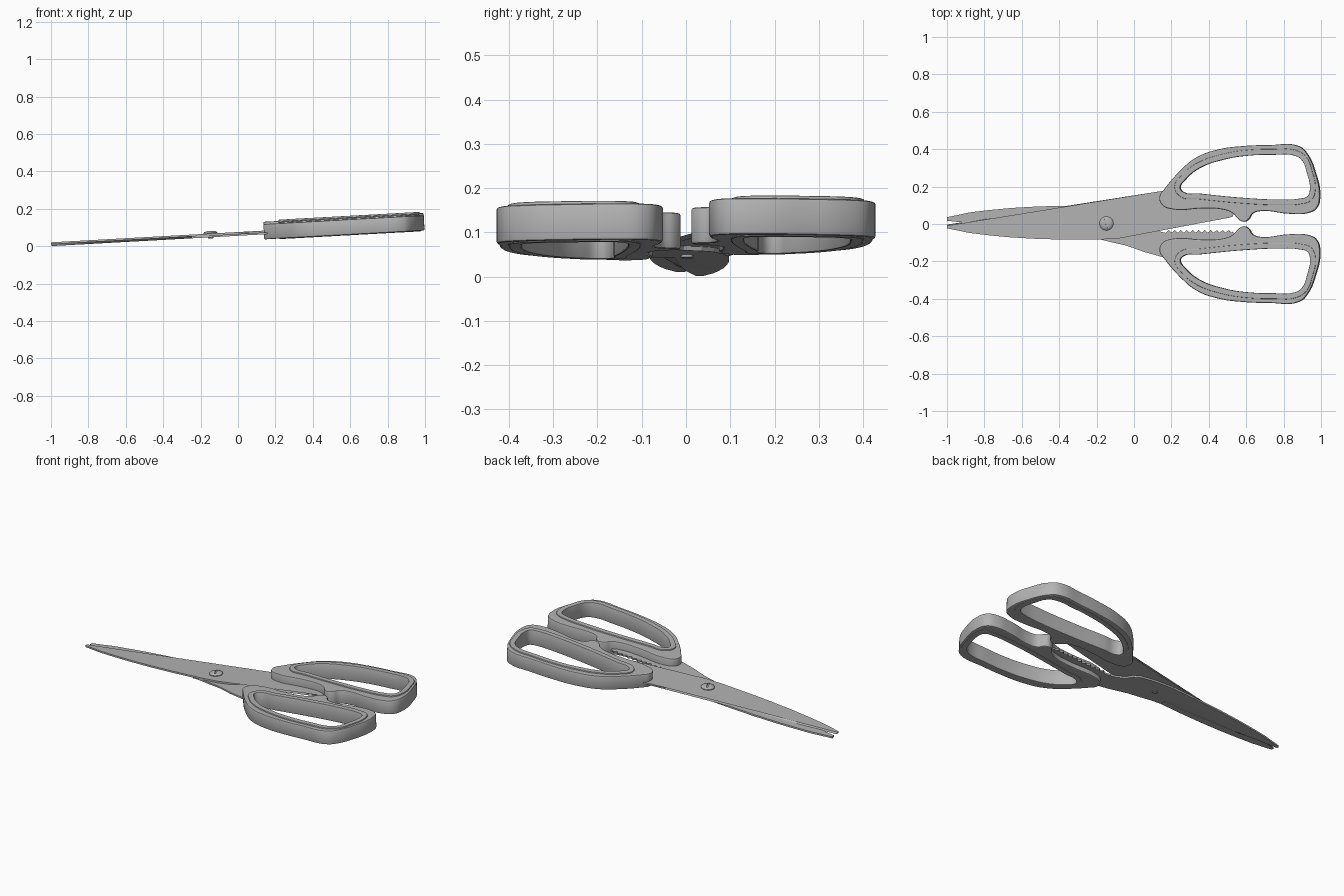
import bpy, bmesh, math
from mathutils import Matrix, Vector

cube = bpy.data.objects.get("Cube")
if cube:
    bpy.data.objects.remove(cube, do_unlink=True)

steel = bpy.data.materials.new("satin_grey")
steel.use_nodes = True
GREY = (0.45, 0.45, 0.45, 1)
steel.diffuse_color = GREY
steel.node_tree.nodes["Principled BSDF"].inputs["Base Color"].default_value = GREY

# The whole tool leans gently upwards towards the grips
LEAN = Matrix.Translation((0, 0, 0.066)) @ Matrix.Rotation(-0.055, 4, 'Y')


def finish(obj, angle=35):
    obj.data.transform(LEAN)
    obj.data.materials.clear()
    obj.data.materials.append(steel)
    bpy.ops.object.select_all(action='DESELECT')
    obj.select_set(True)
    bpy.context.view_layer.objects.active = obj
    bpy.ops.object.shade_smooth_by_angle(angle=math.radians(angle))


def from_bmesh(name, bm):
    bmesh.ops.recalc_face_normals(bm, faces=bm.faces)
    mesh = bpy.data.meshes.new(name)
    bm.to_mesh(mesh)
    bm.free()
    obj = bpy.data.objects.new(name, mesh)
    bpy.context.collection.objects.link(obj)
    return obj


def outset(points, d):
    """Grow a clockwise closed outline by d."""
    result = []
    for i, p in enumerate(points):
        a, b = Vector(points[i - 1]), Vector(points[(i + 1) % len(points)])
        t = (b - a).normalized()
        result.append((p[0] - t.y * d, p[1] + t.x * d))
    return result


def ring(name, outer, inner, half, bevel, side, z):
    """Solid plate with a hole, from two smooth closed curves."""
    curve = bpy.data.curves.new(name, 'CURVE')
    curve.dimensions = '2D'
    curve.fill_mode = 'BOTH'
    curve.resolution_u = 5
    curve.extrude = half - bevel
    curve.bevel_depth = bevel
    curve.bevel_resolution = 1
    curve.offset = -bevel
    for points in (outer, inner):
        spline = curve.splines.new('BEZIER')
        spline.bezier_points.add(len(points) - 1)
        for bp, (x, y) in zip(spline.bezier_points, points):
            bp.co = (x, y * side, 0)
            bp.handle_left_type = bp.handle_right_type = 'AUTO'
        spline.use_cyclic_u = True
    obj = bpy.data.objects.new(name, curve)
    bpy.context.collection.objects.link(obj)
    bpy.ops.object.select_all(action='DESELECT')
    obj.select_set(True)
    bpy.context.view_layer.objects.active = obj
    bpy.ops.object.convert(target='MESH')
    obj = bpy.context.view_layer.objects.active
    obj.data.transform(Matrix.Translation((0, 0, z)))
    finish(obj)


# Grip outline with its stop bump, and finger hole, both clockwise
GRIP = [(.16, .18), (.245, .28), (.335, .355), (.46, .4), (.59, .417), (.725, .422),
        (.885, .416), (.93, .375), (.975, .27), (.997, .158), (.98, .085), (.93, .058),
        (.83, .055), (.68, .069), (.637, .055), (.617, .025), (.59, .012), (.56, .027),
        (.535, .055), (.48, .077), (.375, .083), (.2, .08), (.15, .105), (.14, .15)]
HOLE = [(.25, .195), (.275, .235), (.35, .297), (.485, .345), (.62, .366), (.75, .37),
        (.86, .366), (.9, .343), (.93, .27), (.945, .185), (.933, .15), (.89, .136),
        (.78, .131), (.56, .142), (.35, .163), (.265, .172)]

# Blade: back edge and neck, toothed inner edge, then shank and cutting edge
BACK = [(-1, -.03), (-.94, -.042), (-.88, -.055), (-.78, -.067), (-.665, -.078), (-.53, -.086),
        (-.4, -.09), (-.19, -.09), (-.08, -.08), (0, -.062), (.035, -.035), (.06, .005),
        (.1, .03), (.15, .043)]
SHANK = [(.54, .1), (.24, .12), (.16, .178), (.147, .175), (.056, .15), (0, .13),
         (-.05, .115), (-.13, .1), (-.2, .085), (-.25, .078)]
EDGE = [(-.251, .065), (-.45, .056), (-.65, .037), (-.8, .018), (-.9, 0), (-1, -.01)]
GRIND = [.032, .025, .015, .006, -.006, -.016]
TEETH = [(.17 + .008 * i, .04 + .007 * math.cos(i * math.pi / 2)) for i in range(46)]
THICK = 0.01


def blade(name, side):
    bm = bmesh.new()
    flat = BACK + TEETH + SHANK + EDGE
    ground = BACK + TEETH + SHANK + [(p[0], y) for p, y in zip(EDGE, GRIND)]
    heights = [0.0] * len(flat), [THICK] * len(flat)
    loops = []
    for points, zs in zip((flat, ground), heights):
        verts = []
        for (x, y), z in zip(points, zs):
            sway = .007 * min(1, max(0, -x * 5))
            verts.append(bm.verts.new((x, y * side + sway, z * side)))
        loops.append(verts)
        bm.faces.new(verts)
    low, high = loops
    for i in range(len(low)):
        bm.faces.new((low[i - 1], low[i], high[i], high[i - 1]))
    bmesh.ops.triangulate(bm, faces=[f for f in bm.faces if len(f.verts) > 4],
                          ngon_method='EAR_CLIP')
    finish(from_bmesh(name, bm), 20)


for label, side in (("left", 1), ("right", -1)):
    lift = .01 + .006 * side
    blade(label + "_blade", side)
    ring(label + "_grip", GRIP, outset(HOLE, .014), .041, .006, side, lift)
    ring(label + "_grip_rim", outset(HOLE, .03), HOLE, .046, .003, side, lift + .002)


# Pivot screw: domed slotted head, shaft and small tail
def lathe(name, profile, steps=32):
    bm = bmesh.new()
    verts = [bm.verts.new((r, 0, z)) for r, z in profile]
    edges = [bm.edges.new(pair) for pair in zip(verts, verts[1:])]
    bmesh.ops.spin(bm, geom=verts + edges, cent=(0, 0, 0), axis=(0, 0, 1),
                   angle=math.tau, steps=steps)
    bmesh.ops.remove_doubles(bm, verts=bm.verts, dist=1e-5)
    return from_bmesh(name, bm)


screw = lathe("pivot_screw", [(0, -.016), (.013, -.016), (.015, -.014), (.015, .006), (.037, .006),
                              (.037, .014), (.033, .019), (.022, .023), (0, .025)])
bm = bmesh.new()
bmesh.ops.create_cube(bm, size=1, matrix=Matrix.Rotation(.4, 4, 'Z')
                      @ Matrix.Translation((0, 0, .025)) @ Matrix.Diagonal((.009, .05, .014, 1)))
slot = from_bmesh("slot_cutter", bm)
slot.hide_render = True
cut = screw.modifiers.new("slot", 'BOOLEAN')
cut.object = slot
cut.operation = 'DIFFERENCE'
bpy.context.view_layer.objects.active = screw
bpy.ops.object.modifier_apply(modifier="slot")
bpy.data.objects.remove(slot, do_unlink=True)
screw.data.transform(Matrix.Translation((-.147, .003, 0)))
finish(screw)
